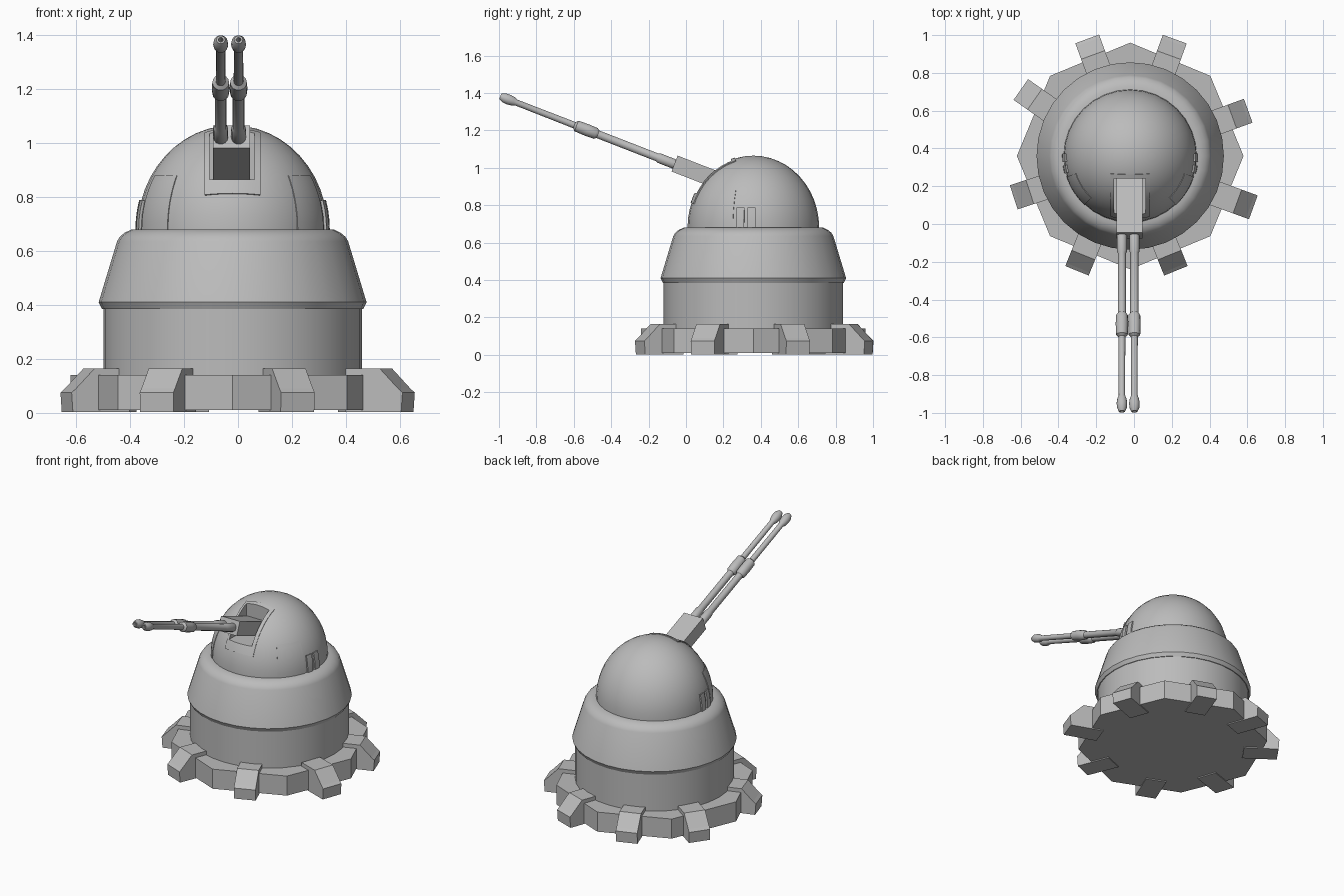
import bpy, bmesh
from math import sin, cos, pi, radians, sqrt, atan2
from mathutils import Vector, Matrix

cube = bpy.data.objects.get("Cube")
if cube:
    bpy.data.objects.remove(cube)

CENTRE = Vector((-0.02, 0.36, 0))
DOME_R, DOME_H, DOME_Z = 0.352, 0.385, 0.68

grey = bpy.data.materials.new("light_grey_metal")
grey.use_nodes = True
GREY = (0.5, 0.5, 0.5, 1)
grey.diffuse_color = GREY
grey.node_tree.nodes["Principled BSDF"].inputs["Base Color"].default_value = GREY


def finish(name, bm, matrix=Matrix(), smooth=None):
    """Turn a bmesh into a named, coloured object."""
    bmesh.ops.transform(bm, matrix=matrix, verts=bm.verts)
    bmesh.ops.recalc_face_normals(bm, faces=bm.faces)
    mesh = bpy.data.meshes.new(name)
    bm.to_mesh(mesh)
    bm.free()
    mesh.materials.append(grey)
    ob = bpy.data.objects.new(name, mesh)
    bpy.context.scene.collection.objects.link(ob)
    if smooth:
        bpy.ops.object.select_all(action='DESELECT')
        ob.select_set(True)
        bpy.context.view_layer.objects.active = ob
        bpy.ops.object.shade_smooth_by_angle(angle=radians(smooth))
    return ob


def lathe(name, profile, sides, matrix, smooth=None):
    """Closed solid of revolution about z; a radius of 0 makes a pole."""
    bm = bmesh.new()
    rings = []
    for r, z in profile:
        n = sides if r else 1
        rings.append([bm.verts.new((r * cos(2 * pi * i / sides), r * sin(2 * pi * i / sides), z))
                      for i in range(n)])
    for a, b in zip(rings, rings[1:]):
        for i in range(sides):
            j = (i + 1) % sides
            corners = [a[i % len(a)], a[j % len(a)], b[j % len(b)], b[i % len(b)]]
            bm.faces.new(list(dict.fromkeys(corners)))
    for ring in (rings[0], rings[-1]):
        if len(ring) > 1:
            bm.faces.new(ring)
    return finish(name, bm, matrix, smooth)


def box(name, size, matrix):
    bm = bmesh.new()
    bmesh.ops.create_cube(bm, size=1)
    bmesh.ops.scale(bm, vec=size, verts=bm.verts)
    return finish(name, bm, matrix)


def dome_plate(name, point, us, vs, lift=0.005, steps=8):
    """Thin closed plate following the dome; point(u, v) gives a unit direction."""
    bm = bmesh.new()
    layers = []
    for off in (-0.012, lift):
        grid = []
        for i in range(steps + 1):
            row = []
            for j in range(steps + 1):
                d = point(us[0] + (us[1] - us[0]) * i / steps, vs[0] + (vs[1] - vs[0]) * j / steps)
                row.append(bm.verts.new((d.x * (DOME_R + off), d.y * (DOME_R + off),
                                         DOME_Z + d.z * (DOME_H + off))))
            grid.append(row)
        for i in range(steps):
            for j in range(steps):
                bm.faces.new((grid[i][j], grid[i + 1][j], grid[i + 1][j + 1], grid[i][j + 1]))
        layers.append(grid)
    low, high = layers
    rim = lambda g: (g[0][:-1] + [r[-1] for r in g[:-1]] + g[-1][:0:-1] + [r[0] for r in g[:0:-1]])
    a, b = rim(low), rim(high)
    for k in range(len(a)):
        m = (k + 1) % len(a)
        bm.faces.new((a[k], a[m], b[m], b[k]))
    return finish(name, bm, Matrix.Translation(CENTRE), 30)


def cut(ob, cutter):
    mod = ob.modifiers.new("opening", 'BOOLEAN')
    mod.operation = 'DIFFERENCE'
    mod.solver = 'EXACT'
    mod.object = cutter


here = Matrix.Translation(CENTRE)

# Octagonal base plate with a corner facing front
lathe("base_plate", [(0.6, 0.01), (0.6, 0.14)], 8, here)

# Eight clamp feet: tip position and heading in degrees
FEET = [(0.6, 0.598, 20), (0.214, 0.974, 70), (-0.246, 0.975, 110), (-0.595, 0.709, 145),
        (-0.632, 0.143, 198), (-0.3, -0.243, 248), (0.22, -0.243, 292), (0.627, 0.09, 340)]
FOOT_PROFILE = [(-0.22, 0.003), (0, 0.003), (0.005, 0.075), (-0.012, 0.09), (-0.085, 0.165), (-0.22, 0.165)]
for n, (x, y, heading) in enumerate(FEET):
    bm = bmesh.new()
    side = bm.faces.new([bm.verts.new((d, -0.067, z)) for d, z in FOOT_PROFILE])
    out = bmesh.ops.extrude_face_region(bm, geom=[side])["geom"]
    bmesh.ops.translate(bm, vec=(0, 0.134, 0), verts=[v for v in out if isinstance(v, bmesh.types.BMVert)])
    finish(f"foot_{n + 1}", bm, Matrix.Translation((x, y, 0)) @ Matrix.Rotation(radians(heading), 4, 'Z'))

# Drum with the flared skirt above it
lathe("drum", [(0.479, 0.1), (0.479, 0.4)], 32, here, 30)
lathe("skirt", [(0.47, 0.385), (0.484, 0.385), (0.496, 0.41), (0.428, 0.635), (0.418, 0.652),
                (0.4, 0.667), (0.373, 0.68), (0.34, 0.68)], 32, here, 30)

# Dome
arc = [(DOME_R * cos(a * pi / 24), DOME_Z + DOME_H * sin(a * pi / 24)) for a in range(12)]
dome = lathe("dome", [(DOME_R, 0.66)] + arc + [(0, DOME_Z + DOME_H)], 32, here, 30)

# Front panel, with the gun opening cut through it and the dome
across = lambda u, t: Vector((u, -sqrt(1 - u * u) * cos(t), sqrt(1 - u * u) * sin(t)))
panel = dome_plate("front_panel", across, (-0.29, 0.29), (radians(20), radians(74)))
slot = box("opening_cutter", (0.168, 0.44, 0.44), Matrix.Translation((-0.022, 0.02, 1.085)))
slot.hide_render = True
slot.hide_viewport = True
slot.display_type = 'WIRE'
cut(dome, slot)
cut(panel, slot)

# Side doors and ventilation slats, mirrored
for label, sign in (("left", 1), ("right", -1)):
    around = lambda az, el: Vector((sign * cos(az) * cos(el), sin(az) * cos(el), sin(el)))
    dome_plate(f"{label}_door", around, (radians(-47), radians(-18)), (0, radians(31)), 0.002)
    for k, az in enumerate((-15, -5)):
        dome_plate(f"{label}_vent_{k + 1}", around, (radians(az), radians(az + 7)),
                   (0, radians(16)), 0.008, 3)

# Gun frame: local z runs from the muzzle back into the dome
tip = Vector((0, -0.993, 1.382))
back = Vector((0, 0.962, -0.374)).normalized()
aim = back.to_track_quat('Z', 'Y').to_matrix().to_4x4()

# Housing
box("gun_housing", (0.138, 0.091, 0.32),
    Matrix.Translation(tip + back * 1.16 + Vector((-0.024, 0, 0.003))) @ aim)

# Twin barrels with hollow muzzle, centre sleeve and rear collar
BARREL = [(0, 0.04), (0.009, 0.04), (0.009, 0), (0.016, 0), (0.026, 0.022), (0.028, 0.05),
          (0.024, 0.075), (0.017, 0.092), (0.018, 0.425), (0.031, 0.437), (0.033, 0.5),
          (0.031, 0.548), (0.022, 0.56), (0.022, 0.9), (0.027, 0.91), (0.027, 1.03), (0.022, 1.04), (0.022, 1.1)]
for label, x in (("left", 0.002), ("right", -0.064)):
    lathe(f"{label}_barrel", BARREL, 14, Matrix.Translation(tip + Vector((x, 0, 0))) @ aim, 35)
